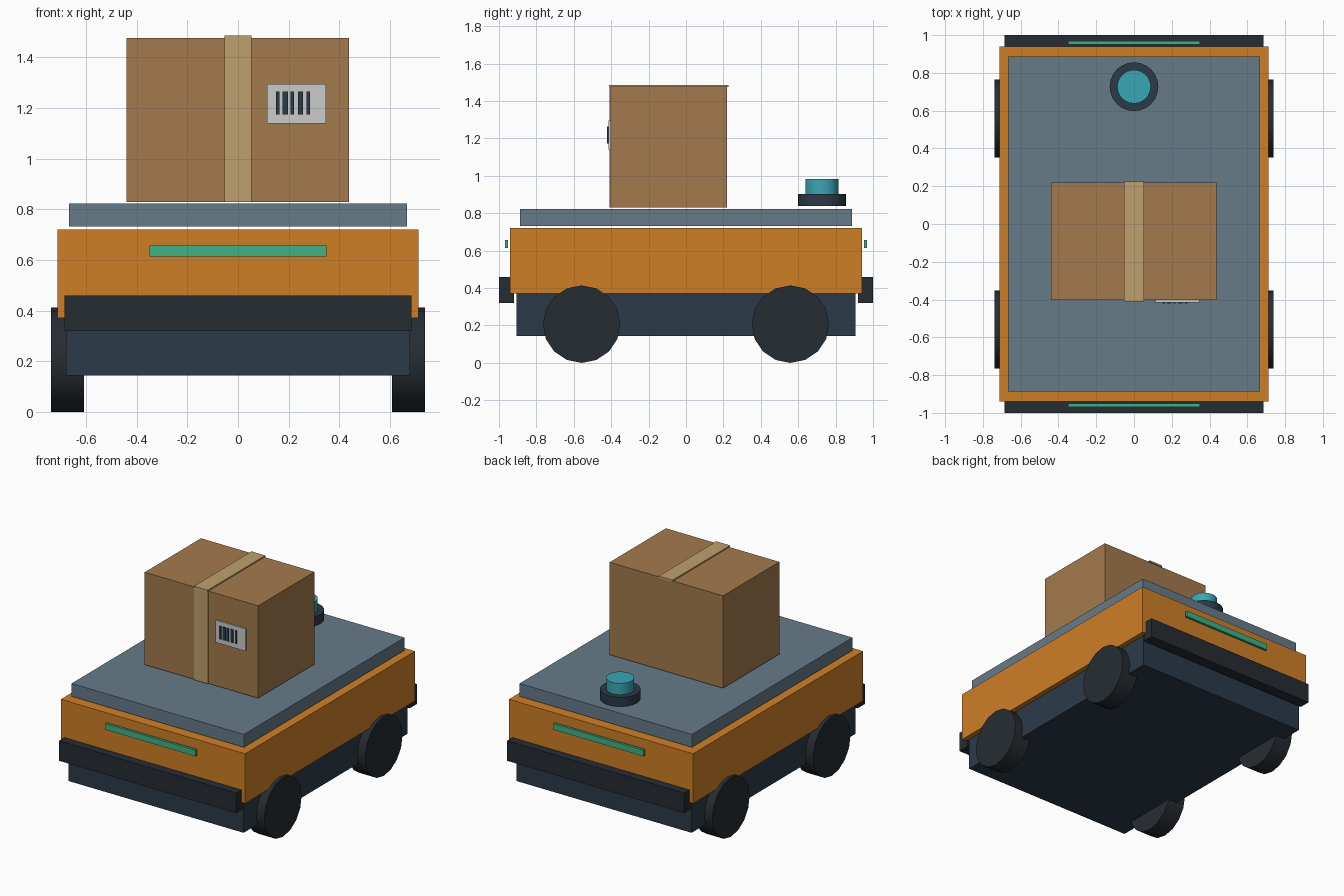
import bpy
import math

if "Cube" in bpy.data.objects:
    bpy.data.objects.remove(bpy.data.objects["Cube"])


def material(name, hexcode):
    # sRGB hex to linear diffuse colour
    rgb = [int(hexcode[i:i + 2], 16) / 255 for i in (0, 2, 4)]
    lin = [((c + 0.055) / 1.055) ** 2.4 if c > 0.04 else c / 12.92 for c in rgb]
    m = bpy.data.materials.new(name)
    m.diffuse_color = (*lin, 1)
    m.use_nodes = True
    m.node_tree.nodes["Principled BSDF"].inputs["Base Color"].default_value = m.diffuse_color
    return m


orange = material("orange_paint", "CF7F26")
navy = material("dark_blue_metal", "2B3A48")
slate = material("slate_deck", "667B89")
rubber = material("rubber", "262C32")
green = material("light_green", "3FB287")
teal = material("sensor_teal", "3AA6B5")
card = material("cardboard", "A47A4D")
tape = material("tape", "BFA06C")
paper = material("paper", "CFD2D0")


def box(name, mat, x, y, z):
    """Box given by its (min, max) range on each axis."""
    bpy.ops.mesh.primitive_cube_add(size=1, location=[sum(r) / 2 for r in (x, y, z)])
    ob = bpy.context.object
    ob.name = name
    ob.scale = [r[1] - r[0] for r in (x, y, z)]
    bpy.ops.object.transform_apply(location=False, rotation=False, scale=True)
    ob.data.materials.append(mat)
    return ob


def cylinder(name, mat, radius, depth, loc, sides, rot=(0, 0, 0)):
    bpy.ops.mesh.primitive_cylinder_add(vertices=sides, radius=radius, depth=depth,
                                        location=loc, rotation=rot)
    ob = bpy.context.object
    ob.name = name
    ob.data.materials.append(mat)
    bpy.ops.object.shade_smooth_by_angle(angle=math.radians(35))
    return ob


# Vehicle body: chassis, painted shell, cargo deck
box("chassis", navy, (-0.678, 0.678), (-0.907, 0.907), (0.145, 0.38))
box("body_shell", orange, (-0.713, 0.713), (-0.94, 0.94), (0.372, 0.72))
box("cargo_deck", slate, (-0.667, 0.667), (-0.888, 0.888), (0.733, 0.823))

# Bumpers and light bars at both ends
for end, s in (("front", -1), ("back", 1)):
    box(end + "_bumper", rubber, (-0.685, 0.685),
        sorted((s * 0.92, s * 1.0)), (0.32, 0.46))
    box(end + "_light_bar", green, (-0.35, 0.35),
        sorted((s * 0.951, s * 0.968)), (0.615, 0.658))

# Four wheels
for side, sx in (("left", -1), ("right", 1)):
    for end, sy in (("front", -1), ("back", 1)):
        cylinder(f"{end}_{side}_wheel", rubber, 0.207, 0.131,
                 (sx * 0.673, sy * 0.558, 0.207), 16, (0, math.pi / 2, 0))

# Sensor turret on the deck
cylinder("sensor_base", navy, 0.129, 0.064, (0, 0.727, 0.87), 24)
cylinder("sensor_head", teal, 0.089, 0.08, (0, 0.727, 0.942), 24)

# Parcel with tape
box("parcel", card, (-0.44, 0.438), (-0.403, 0.219), (0.83, 1.477))
box("top_tape", tape, (-0.054, 0.053), (-0.411, 0.226), (1.474, 1.486))
box("front_tape", tape, (-0.054, 0.053), (-0.41, -0.40), (0.83, 1.48))

# Shipping label with code bars
box("label", paper, (0.115, 0.348), (-0.415, -0.402), (1.14, 1.295))
for i, (x0, x1) in enumerate(((0.15, 0.163), (0.176, 0.197), (0.208, 0.221),
                              (0.236, 0.257), (0.271, 0.284))):
    box(f"label_bar_{i + 1}", navy, (x0, x1), (-0.422, -0.414), (1.174, 1.265))
